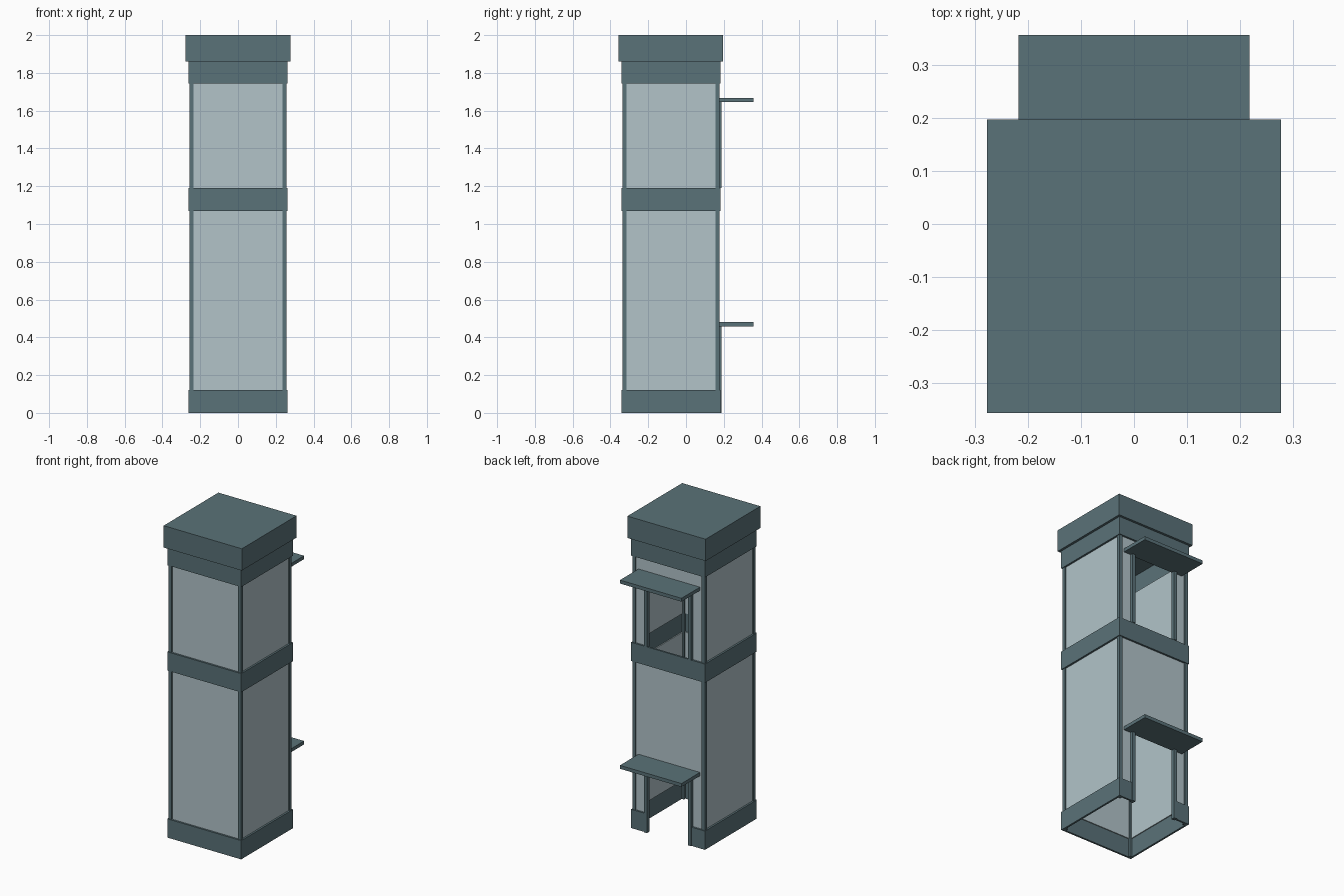
import bpy

cube = bpy.data.objects.get("Cube")
if cube:
    bpy.data.objects.remove(cube, do_unlink=True)


def material(name, rgb):
    mat = bpy.data.materials.new(name)
    mat.use_nodes = True
    mat.diffuse_color = (*rgb, 1)
    mat.node_tree.nodes["Principled BSDF"].inputs["Base Color"].default_value = (*rgb, 1)
    return mat


FRAME = material("slate_frame", (0.102, 0.168, 0.188))
GLASS = material("pale_glass", (0.445, 0.552, 0.584))

CY = -0.08          # depth centre of the shaft
BAND = 0.262        # half width outside the bands
BAND_IN = 0.25      # half width inside the bands
POST = 0.257        # half width outside the corner posts
POST_W = 0.022
PANE, PANE_IN = 0.25, 0.244
DOOR = 0.157        # half width to the centre of the door posts


def box(name, x, y, z, mat):
    """Box from (min, max) ranges on each axis."""
    bpy.ops.mesh.primitive_cube_add(size=1)
    ob = bpy.context.object
    ob.name = ob.data.name = name
    ob.location = [(a + b) / 2 for a, b in (x, y, z)]
    ob.scale = [b - a for a, b in (x, y, z)]
    bpy.ops.object.transform_apply(location=True, rotation=False, scale=True)
    ob.data.materials.append(mat)
    return ob


def walls(name, outer, inner, z, mat, door_top=None):
    """Four thin walls; the back one is split around a door when given."""
    box(name + "_front", (-outer, outer), (CY - outer, CY - inner), z, mat)
    for side, s in (("left", 1), ("right", -1)):
        x = sorted((s * inner, s * outer))
        box(f"{name}_{side}", x, (CY - inner, CY + inner), z, mat)
    back = (CY + inner, CY + outer)
    if door_top is None:
        box(name + "_back", (-outer, outer), back, z, mat)
        return
    for side, s in (("left", 1), ("right", -1)):
        x = sorted((s * DOOR, s * outer))
        box(f"{name}_back_{side}", x, back, z, mat)
    if door_top < z[1]:
        box(name + "_above_door", (-DOOR, DOOR), back, (door_top, z[1]), mat)


# Frame bands, with the doorway cutting the lowest one
walls("base_band", BAND, BAND_IN, (0, 0.12), FRAME, door_top=0.47)
walls("middle_band", BAND, BAND_IN, (1.07, 1.19), FRAME)
walls("top_band", BAND, BAND_IN, (1.745, 1.86), FRAME)

# Glass panes of both storeys
walls("lower_pane", PANE, PANE_IN, (0.12, 1.07), GLASS, door_top=0.465)
walls("upper_pane", PANE, PANE_IN, (1.19, 1.745), GLASS, door_top=1.65)

# Roof cap
box("roof_cap", (-0.277, 0.277), (CY - 0.277, CY + 0.277), (1.86, 2), FRAME)

# Corner posts
for sx in (-1, 1):
    for sy in (-1, 1):
        x = sorted((sx * POST, sx * (POST - POST_W)))
        y = sorted((CY + sy * POST, CY + sy * (POST - POST_W)))
        box("corner_post", x, y, (0, 1.86), FRAME)

# Door posts and canopies
for level, bottom, top in (("lower", 0, 0.458), ("upper", 1.19, 1.645)):
    for s in (-1, 1):
        x = (s * DOOR - 0.011, s * DOOR + 0.011)
        box(level + "_door_post", x, (0.162, 0.187), (bottom, top), FRAME)
    box(level + "_canopy", (-0.218, 0.218), (0.165, 0.357), (top, top + 0.022), FRAME)
